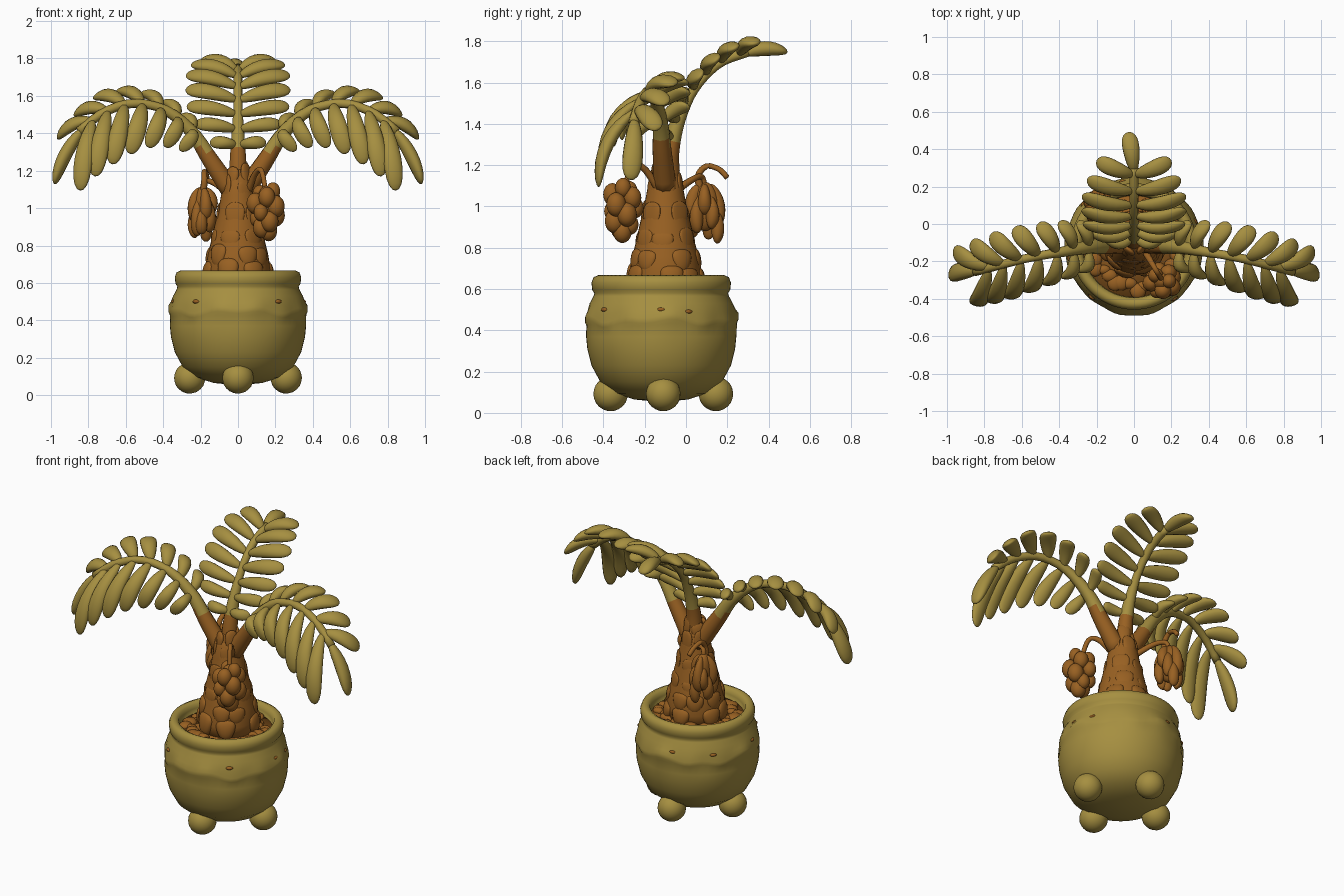
import bpy, bmesh, math, random
from mathutils import Vector

random.seed(4)
V = Vector
cube = bpy.data.objects.get("Cube")
if cube:
    bpy.data.objects.remove(cube)


def material(name, rgb):
    m = bpy.data.materials.new(name)
    m.use_nodes = True
    m.diffuse_color = (*rgb, 1)
    m.node_tree.nodes["Principled BSDF"].inputs["Base Color"].default_value = (*rgb, 1)
    return m


OLIVE = material("olive", (0.38, 0.275, 0.052))
BROWN = material("bark brown", (0.315, 0.118, 0.016))
POT_Y, TRUNK_Y = -0.12, -0.1


def finish(bm, name, mats, rule=None):
    bmesh.ops.recalc_face_normals(bm, faces=bm.faces)
    for f in bm.faces:
        f.smooth = True
        if rule:
            f.material_index = rule(f.calc_center_median())
    me = bpy.data.meshes.new(name)
    bm.to_mesh(me)
    bm.free()
    for m in mats:
        me.materials.append(m)
    bpy.context.collection.objects.link(bpy.data.objects.new(name, me))


def skin(bm, rings):
    n = len(rings[0])
    for a, b in zip(rings, rings[1:]):
        for i in range(n):
            bm.faces.new((a[i], a[(i + 1) % n], b[(i + 1) % n], b[i]))
    bm.faces.new(rings[0])
    bm.faces.new(rings[-1])


def lathe(bm, profile, cy, n=64, warp=None):
    rings = []
    for r, z in profile:
        ring = []
        for i in range(n):
            a = math.tau * i / n
            rr, zz = warp(r, z, a) if warp else (r, z)
            ring.append(bm.verts.new((rr * math.cos(a), cy + rr * math.sin(a), zz)))
        rings.append(ring)
    skin(bm, rings)


def spline(pts, t):
    """Smooth point on a path through pts, t from 0 to 1."""
    k = t * (len(pts) - 1)
    i = min(int(k), len(pts) - 2)
    u = k - i
    b, c = V(pts[i]), V(pts[i + 1])
    a = V(pts[i - 1]) if i else 2 * b - c
    d = V(pts[i + 2]) if i + 2 < len(pts) else 2 * c - b
    return 0.5 * (2 * b + (c - a) * u + (2 * a - 5 * b + 4 * c - d) * u * u
                  + (3 * b - a - 3 * c + d) * u ** 3)


def tangent(pts, t):
    return (spline(pts, min(t + 0.02, 1)) - spline(pts, max(t - 0.02, 0))).normalized()


def tube(bm, pts, r0, r1, steps=20, n=10):
    rings = []
    for s in range(steps + 1):
        t = s / steps
        d = tangent(pts, t)
        u = d.cross(V((0.3, 0.9, 0.1))).normalized()
        w = d.cross(u)
        r = r0 + (r1 - r0) * min(1, t * 1.8)
        rings.append([bm.verts.new(spline(pts, t) + r * (u * math.cos(math.tau * i / n)
                     + w * math.sin(math.tau * i / n))) for i in range(n)])
    skin(bm, rings)


def leaf(bm, base, delta, across, width, thick, arch=0.02):
    """Plump blunt blade from base along delta, broadest past its middle."""
    d = delta.normalized()
    w = (across - d * across.dot(d)).normalized()
    n = d.cross(w)
    if n.z < 0:
        n = -n
    for v in bmesh.ops.create_uvsphere(bm, u_segments=14, v_segments=12, radius=1)["verts"]:
        x, y, z = v.co
        s = (z + 1) / 2
        fat = (0.55 + 0.45 * s) * (1 + 0.2 * z * z)
        v.co = (base + delta * s + w * x * width * fat
                + n * (y * thick + 4 * arch * s * (1 - s)))


def ball(bm, centre, size):
    for v in bmesh.ops.create_icosphere(bm, subdivisions=3, radius=1)["verts"]:
        v.co = V(centre) + V([a * b for a, b in zip(v.co, size)])


# Pot with rolled rim and a soft scalloped ledge
def scallop(r, z, a):
    k = max(0, 1 - abs(z - 0.45) / 0.07) if r > 0.34 else 0
    wave = math.cos(4 * a)
    return r + k * (0.005 * wave + 0.004 * math.sin(13 * a)), z + k * (0.015 * wave + 0.012 * math.sin(9 * a))


bm = bmesh.new()
lathe(bm, [(0.03, 0.055), (0.13, 0.065), (0.225, 0.095), (0.295, 0.15), (0.338, 0.23), (0.358, 0.31),
           (0.364, 0.37), (0.362, 0.42), (0.368, 0.435), (0.367, 0.46), (0.357, 0.49),
           (0.347, 0.53), (0.328, 0.565), (0.324, 0.58), (0.334, 0.595), (0.338, 0.63),
           (0.328, 0.657), (0.305, 0.667), (0.282, 0.655), (0.274, 0.63), (0.27, 0.58)],
      POT_Y, warp=scallop)
finish(bm, "pot", [OLIVE])

# Four round feet
for side, dx, dy in (("front", 0, -1), ("back", 0, 1), ("left", 1, 0), ("right", -1, 0)):
    bm = bmesh.new()
    ball(bm, (dx * 0.258, POT_Y + 0.01 + dy * 0.255, 0.092), (0.084, 0.084, 0.084))
    finish(bm, side + "_foot", [OLIVE])

# Small worn patches on the ledge
bm = bmesh.new()
for a, z in ((-130, 0.5), (-52, 0.5), (0, 0.5), (22, 0.49), (100, 0.5), (140, 0.49), (190, 0.5)):
    a = math.radians(a)
    ball(bm, (0.337 * math.cos(a), POT_Y + 0.337 * math.sin(a), z), (0.026, 0.026, 0.013))
finish(bm, "worn_patches", [BROWN])

# Soil and pebbles
bm = bmesh.new()
lathe(bm, [(0.02, 0.605), (0.28, 0.6), (0.28, 0.57)], POT_Y, 40)
finish(bm, "soil", [BROWN])
bm = bmesh.new()
for i in range(34):
    a, r = i * 2.4, random.uniform(0.18, 0.245)
    s = random.uniform(0.03, 0.045)
    ball(bm, (r * math.cos(a), POT_Y + r * math.sin(a), 0.605), (s, s * random.uniform(0.7, 1.1), s * 0.6))
finish(bm, "pebbles", [BROWN])

# Trunk with overlapping bark scales, bolder towards the foot
bm = bmesh.new()
lathe(bm, [(0.165, 0.58), (0.175, 0.67), (0.16, 0.76), (0.142, 0.83), (0.125, 0.91), (0.105, 0.99),
           (0.09, 1.07), (0.076, 1.14), (0.045, 1.2), (0.01, 1.22)], TRUNK_Y, 32)
finish(bm, "trunk", [BROWN])
bm = bmesh.new()
for row, (z, r, count, tall, thick) in enumerate((
        (0.59, 0.172, 7, 0.13, 0.028), (0.68, 0.156, 7, 0.12, 0.024), (0.77, 0.135, 6, 0.12, 0.016),
        (0.88, 0.11, 5, 0.14, 0.012), (1.0, 0.08, 5, 0.17, 0.014), (1.09, 0.058, 4, 0.15, 0.02))):
    for i in range(count):
        a = math.tau * (i + row % 2 / 2) / count + random.uniform(-0.2, 0.2)
        out = V((math.cos(a), math.sin(a), 0))
        leaf(bm, V((0, TRUNK_Y, z)) + out * r, V((0, 0, tall * random.uniform(0.85, 1.1))) - out * 0.012,
             V((-out.y, out.x, 0)), r * 2.3 / count + 0.015, thick, 0)
finish(bm, "bark_scales", [BROWN])


# Fronds: a stalk that starts as bark, with paired blades and one end blade
def frond(name, path, rows, sides, end, span, width, flip=1):
    def f(p):
        return V((p[0] * flip, p[1], p[2]))
    path = [f(p) for p in path]
    bm = bmesh.new()
    tube(bm, path, 0.056, 0.024)
    finish(bm, name + "_stalk", [BROWN, OLIVE], lambda c: int(c.z > 1.31))
    bm = bmesh.new()
    for i in range(rows):
        k = i / (rows - 1)
        t = span[0] + (span[1] - span[0]) * k
        for deltas, arch in sides:
            leaf(bm, spline(path, t), spline([f(p) for p in deltas], k), tangent(path, t),
                 width * (0.75 + 0.25 * min(1, 2 * k)), 0.033, arch)
    leaf(bm, path[-1] - tangent(path, 1) * 0.03, f(end), tangent(path, 1).cross(V((0.1, 0.4, 1))), width, 0.036)
    finish(bm, name + "_blades", [OLIVE])


side_path = [(0.03, -0.1, 1.08), (0.15, -0.115, 1.26), (0.25, -0.125, 1.41), (0.39, -0.15, 1.525),
             (0.56, -0.18, 1.56), (0.72, -0.22, 1.51), (0.85, -0.255, 1.41)]
front_row = [(0.06, -0.12, -0.1), (0.07, -0.16, -0.21), (0.07, -0.2, -0.32), (0.07, -0.19, -0.38)]
back_row = [(0.05, 0.14, 0.08), (0.1, 0.16, 0.07), (0.16, 0.14, 0.04), (0.19, 0.1, -0.1)]
for name, flip in (("left_frond", 1), ("right_frond", -1)):
    frond(name, side_path, 7, ((front_row, 0.055), (back_row, 0.03)),
          (0.155, -0.02, -0.3), (0.33, 0.9), 0.061, flip)

back_path = [(0, -0.09, 1.1), (0, -0.08, 1.25), (0, -0.05, 1.38), (0, 0, 1.5), (0, 0.07, 1.61),
             (0, 0.17, 1.7), (0, 0.3, 1.75)]
back_side = [(0.15, -0.03, 0.02), (0.26, -0.01, 0.04), (0.28, 0.03, 0.06), (0.27, 0.06, 0.07),
             (0.2, 0.08, 0.055)]
frond("back_frond", back_path, 7, ((back_side, 0.025), ([(-x, y, z) for x, y, z in back_side], 0.025)),
      (-0.03, 0.22, 0.01), (0.27, 0.95), 0.056)

# Hanging fruit bunch of round berries
bm = bmesh.new()
for i in range(14):
    k = i / 13
    r = 0.062 * math.sin(math.pi * (0.16 + 0.8 * k)) ** 0.7
    s = random.uniform(0.038, 0.048)
    ball(bm, (0.15 + r * math.cos(i * 2.4), -0.305 + r * math.sin(i * 2.4), 1.09 - 0.21 * k), (s, s, s * 1.25))
ball(bm, (0.15, -0.305, 1), (0.055, 0.06, 0.12))
finish(bm, "front_bunch", [BROWN])

# Second bunch of long drooping pods
bm = bmesh.new()
for i in range(11):
    a = math.tau * i / 11
    out = V((0.045 * math.cos(a), 0.07 * math.sin(a), 0))
    leaf(bm, V((-0.19, 0.09, 1.11 - 0.05 * (i % 3))) + out * 0.4, out * 0.6 - V((0, 0, 0.15 + 0.02 * (i % 4))),
         V((-out.y, out.x, 0)), 0.04, 0.035, 0.015)
ball(bm, (-0.19, 0.09, 1), (0.05, 0.07, 0.12))
finish(bm, "back_bunch", [BROWN])

# Hooked stalks
for name, pts in (
        ("front_bunch_stalk", [(0.05, -0.13, 1.08), (0.09, -0.2, 1.18), (0.125, -0.26, 1.2), (0.15, -0.3, 1.08)]),
        ("back_bunch_stalk", [(-0.04, -0.07, 1.06), (-0.12, 0.03, 1.13), (-0.18, 0.08, 1.14), (-0.19, 0.09, 1.06)]),
        ("back_tendril", [(-0.185, 0.07, 1.08), (-0.18, 0.06, 1.15), (-0.18, 0.1, 1.195),
                          (-0.17, 0.16, 1.18), (-0.16, 0.2, 1.14)])):
    bm = bmesh.new()
    tube(bm, pts, 0.02, 0.014, 16, 8)
    finish(bm, name, [BROWN])
